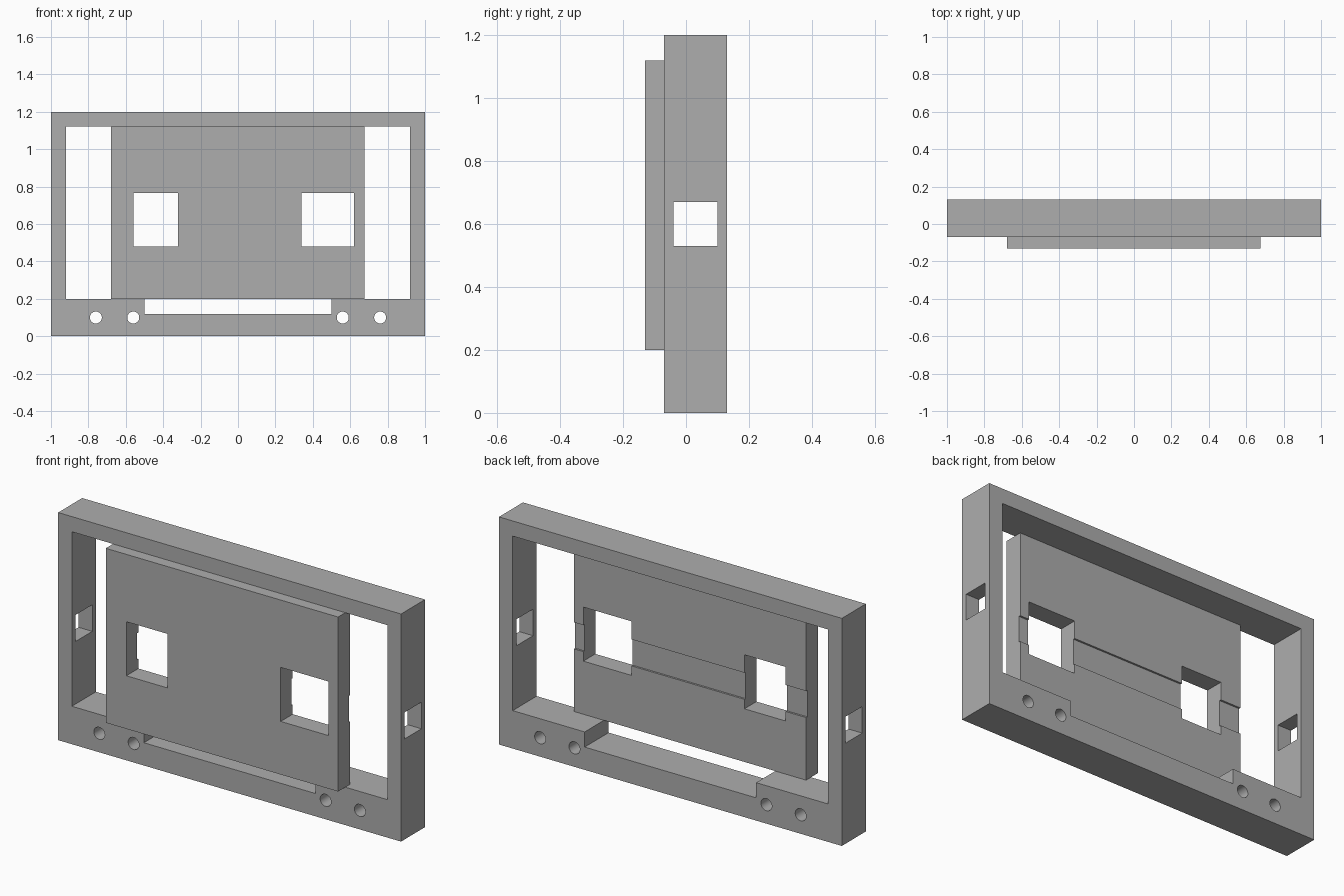
import bpy
import math

if "Cube" in bpy.data.objects:
    bpy.data.objects.remove(bpy.data.objects["Cube"])

grey = bpy.data.materials.new("plain grey")
grey.diffuse_color = (0.42, 0.42, 0.42, 1)
grey.use_nodes = True
grey.node_tree.nodes["Principled BSDF"].inputs["Base Color"].default_value = grey.diffuse_color


def box(name, x, y, z):
    """Box from (min, max) ranges on each axis."""
    verts = [(a, b, c) for a in x for b in y for c in z]
    faces = [(0, 1, 3, 2), (4, 6, 7, 5), (0, 4, 5, 1),
             (2, 3, 7, 6), (0, 2, 6, 4), (1, 5, 7, 3)]
    mesh = bpy.data.meshes.new(name)
    mesh.from_pydata(verts, [], faces)
    obj = bpy.data.objects.new(name, mesh)
    bpy.context.collection.objects.link(obj)
    return obj


def rod(name, x, z, radius):
    """Cylinder along y."""
    bpy.ops.mesh.primitive_cylinder_add(vertices=32, radius=radius, depth=0.6,
                                        location=(x, 0, z),
                                        rotation=(math.pi / 2, 0, 0))
    obj = bpy.context.object
    obj.name = name
    return obj


def cut(target, cutters):
    """Subtract each cutter from the target, then discard it."""
    bpy.ops.object.select_all(action='DESELECT')
    bpy.context.view_layer.objects.active = target
    target.select_set(True)
    for cutter in cutters:
        cutter.hide_render = True
        mod = target.modifiers.new("cut", 'BOOLEAN')
        mod.operation = 'DIFFERENCE'
        mod.solver = 'EXACT'
        mod.object = cutter
        bpy.ops.object.modifier_apply(modifier=mod.name)
        bpy.data.objects.remove(cutter)
    target.data.materials.clear()
    target.data.materials.append(grey)
    bpy.ops.object.shade_smooth_by_angle(angle=math.radians(30))


THROUGH = (-0.3, 0.3)
CHANNEL_Y, CHANNEL_Z = (-0.04, 0.10), (0.53, 0.67)

# Outer frame: main opening, bottom notch, side channel and screw holes
frame = box("frame", (-1, 1), (-0.07, 0.13), (0, 1.2))
cut(frame, [
    box("opening_cutter", (-0.92, 0.92), THROUGH, (0.2, 1.12)),
    box("notch_cutter", (-0.5, 0.5), THROUGH, (0.12, 0.3)),
    box("channel_cutter", (-1.2, 1.2), CHANNEL_Y, CHANNEL_Z),
] + [rod("screw_hole_cutter", x, 0.1, 0.032) for x in (-0.76, -0.56, 0.56, 0.76)])

# Front plate: two windows and a shallow groove across the back
plate = box("front_plate", (-0.68, 0.675), (-0.13, -0.03), (0.2, 1.12))
cut(plate, [
    box("left_window_cutter", (-0.56, -0.32), THROUGH, (0.48, 0.765)),
    box("right_window_cutter", (0.34, 0.62), THROUGH, (0.48, 0.765)),
    box("groove_cutter", (-1.2, 1.2), CHANNEL_Y, CHANNEL_Z),
])
